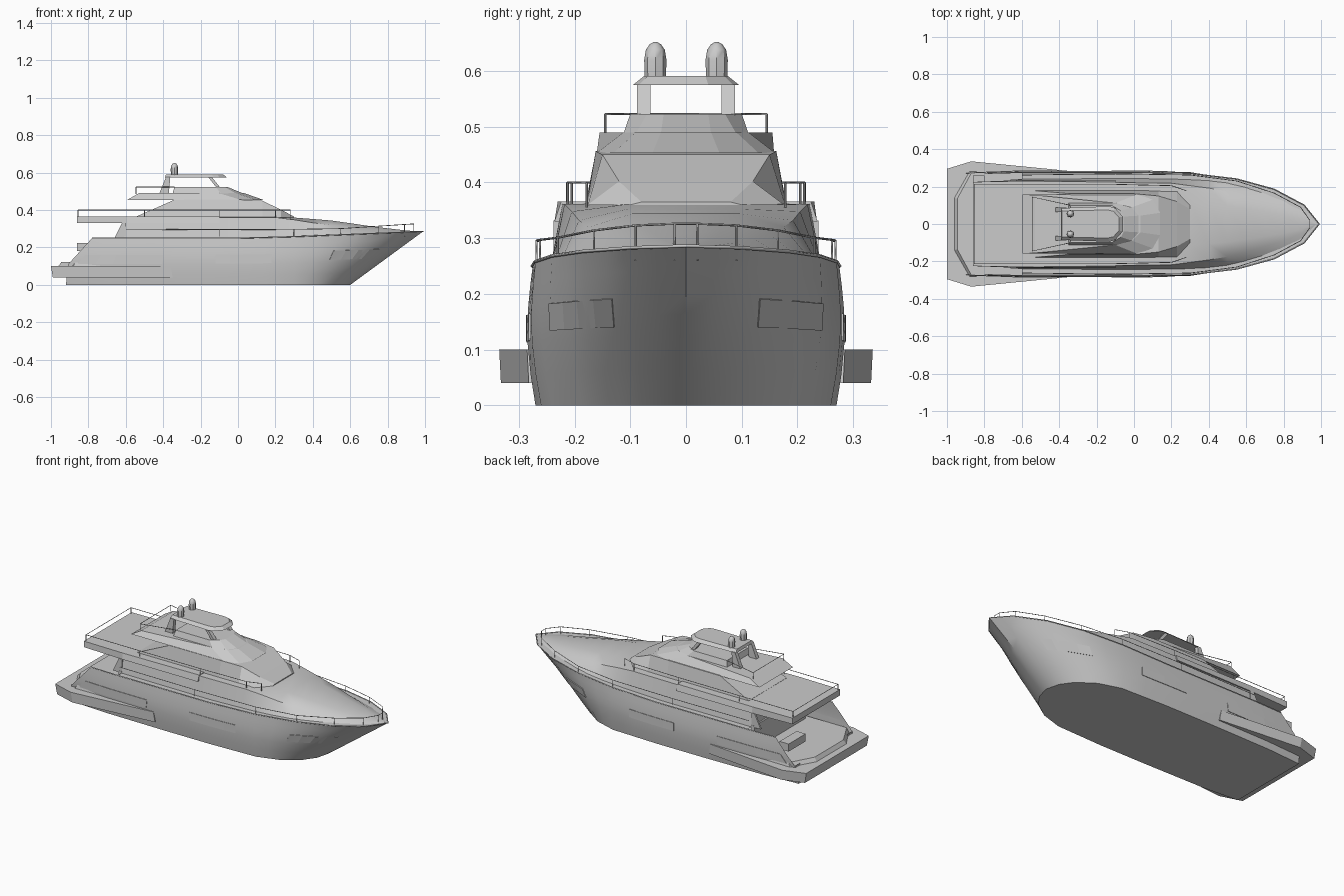
import bpy, bmesh, math
from mathutils import Vector

if "Cube" in bpy.data.objects:
    bpy.data.objects.remove(bpy.data.objects["Cube"])


def flip(p):
    return (p[0], -p[1], p[2])


def ring(half):
    """Half outline (+y side) completed with its mirror image."""
    return list(half) + [flip(p) for p in reversed(half)]


def loft(name, rings, closed=True, cap=True, smooth=None, thick=0):
    bm = bmesh.new()
    rows = [[bm.verts.new(p) for p in r] for r in rings]
    n = len(rows[0])
    for a, b in zip(rows, rows[1:]):
        for i in range(n if closed else n - 1):
            j = (i + 1) % n
            bm.faces.new((a[i], a[j], b[j], b[i]))
    if cap:
        bm.faces.new(rows[0])
        bm.faces.new(rows[-1])
    bmesh.ops.remove_doubles(bm, verts=bm.verts, dist=1e-4)
    bmesh.ops.recalc_face_normals(bm, faces=bm.faces)
    me = bpy.data.meshes.new(name)
    bm.to_mesh(me)
    bm.free()
    ob = bpy.data.objects.new(name, me)
    bpy.context.collection.objects.link(ob)
    if thick:
        ob.modifiers.new("thickness", 'SOLIDIFY').thickness = thick
    if smooth:
        bpy.ops.object.select_all(action='DESELECT')
        ob.select_set(True)
        bpy.context.view_layer.objects.active = ob
        bpy.ops.object.shade_smooth_by_angle(angle=math.radians(smooth))
    return ob


def slab(name, low, z0, high, z1):
    """Solid between two half outlines, mirrored over the centreline."""
    return loft(name, [ring([(x, y, z0) for x, y in low]),
                       ring([(x, y, z1) for x, y in high])])


def side_plate(name, xz, y0, y1):
    """Side-view outline extruded across y, on both sides."""
    for side, s in (("left", 1), ("right", -1)):
        loft(f"{name}_{side}", [[(x, s * y, z) for x, z in xz] for y in (y0, y1)])


def pipes(name, paths, r=0.002):
    cu = bpy.data.curves.new(name, 'CURVE')
    cu.dimensions = '3D'
    cu.bevel_depth = r
    cu.bevel_resolution = 0
    for path in paths:
        sp = cu.splines.new('POLY')
        sp.points.add(len(path) - 1)
        for q, p in zip(sp.points, path):
            q.co = (*p, 1)
    ob = bpy.data.objects.new(name, cu)
    bpy.context.collection.objects.link(ob)


# Hull: bottom and gunwale plans blended by height fraction f
BOT = [(-.92, .25), (-.7, .265), (-.3, .27), (0, .27), (.3, .26), (.43, .22), (.53, .15), (.58, .08), (.6, 0)]
TOP = [(-.78, .27), (-.6, .275), (-.3, .275), (0, .275), (.3, .27), (.55, .24), (.75, .185), (.91, .1), (.99, 0)]


def hull(s, f, off=0):
    i = min(int(s), 7)
    t = s - i
    b = Vector(BOT[i]).lerp(Vector(BOT[i + 1]), t)
    g = Vector(TOP[i]).lerp(Vector(TOP[i + 1]), t)
    p = b.lerp(g, f)
    x = p.x - max(0, 1 - s) * .05 * min(f / .44, (1 - f) / .56)
    y = p.y + .012 * math.sin(math.pi * f) * min(1, (8 - s) / 3)
    ztop = .25 + .036 * max(0, (g.x - .1) / .89)
    return (x, y + off, f * ztop)


LEVELS = [1, .85, .7, .57, .44, .22, 0]
loft("hull", [ring([hull(k / 2, f) for f in LEVELS]) for k in range(17)],
     closed=False, cap=False, smooth=35)
loft("transom", [(hull(0, f), flip(hull(0, f))) for f in (0, .22, .44)], closed=False, cap=False)
loft("main_deck", [(hull(k, 1), flip(hull(k, 1))) for k in range(1, 9)], closed=False, cap=False)

# Hull window strips
for side in (1, -1):
    for nm, s0, s1, f0, f1 in (("aft", .2, 1.7, .45, .64), ("mid", 2.6, 3.6, .46, .65),
                               ("bow", 5.0, 6.6, .5, .68)):
        steps = [s0 + (s1 - s0) * k / 4 for k in range(5)]
        rows = [[hull(s, f, .003) for f in (f0, f1)] for s in steps]
        if side < 0:
            rows = [[flip(p) for p in r] for r in rows]
        loft(f"hull_window_{nm}", rows, closed=False, cap=False, thick=.003)

# Swim platform wrapping the stern, cockpit floor above it
plat = [(-1, .295), (-.87, .335), (-.36, .285), (-.36, .27), (-.84, .25)]
slab("swim_platform", [(x + .01, y - .003) for x, y in plat], .04, plat, .1)
slab("cockpit_floor", [(-.96, .14), (-.88, .28), (-.58, .275)], .1,
     [(-.945, .135), (-.87, .272), (-.58, .272)], .122)
slab("cabin_aft_wall", [(-.62, .24), (-.6, .24)], .12, [(-.62, .24), (-.6, .24)], .26)
loft("cockpit_bench", [[(x, y, z) for x, z in ((-.86, .18), (-.8, .18), (-.8, .225), (-.86, .225))]
                       for y in (.1, .26)])
side_plate("cabin_wing", [(-.66, .25), (-.6, .25), (-.6, .332), (-.62, .332)], .228, .238)

# Main cabin and foredeck: x, base half-width, base z, edge half-width, edge z, centre z
CABIN = [(-.61, .24, .25, .222, .36, .364), (-.1, .243, .25, .222, .361, .364),
         (.2, .242, .25, .218, .361, .364), (.3, .24, .252, .205, .348, .364),
         (.4, .235, .257, .192, .332, .359), (.5, .223, .262, .175, .32, .352),
         (.6, .2, .266, .15, .308, .337), (.7, .17, .27, .12, .3, .32),
         (.8, .13, .275, .09, .292, .306), (.9, .082, .28, .05, .287, .292), (.97, .01, .284, .005, .285, .286)]
loft("main_cabin", [ring([(x, yb, zb), (x, yt, zt), (x, yt * .55, zt + (zc - zt) * .75)])
                    for x, yb, zb, yt, zt, zc in CABIN], smooth=30)

# Upper deck overhang
slab("upper_deck", [(-.86, .225), (-.6, .235), (-.1, .236)], .33,
     [(-.86, .225), (-.6, .23), (-.1, .224)], .366)

# Upper cabin with raked windscreen: x, base half-width, roof half-width, roof z
UPPER = [(-.54, .18, .179, .367), (-.34, .18, .162, .455), (0, .179, .162, .456),
         (.13, .178, .15, .45), (.23, .176, .12, .402), (.3, .1, .08, .365)]
loft("upper_cabin", [ring([(x, yb, .36), (x, yt, z)]) for x, yb, yt, z in UPPER])

# Flybridge roof and cowl
slab("flybridge_roof", [(-.595, .158), (.02, .16), (.1, .13), (.14, .06)], .453,
     [(-.53, .155), (-.1, .112), (-.01, .09), (.035, .045)], .49)
slab("flybridge_cowl", [(-.35, .112), (-.09, .112), (-.01, .09), (.03, .045)], .488,
     [(-.34, .1), (-.12, .1), (-.07, .07), (-.055, .04)], .523)

# Radar arch: roof plate, legs and domes
slab("arch_roof", [(-.39, .085), (-.13, .095), (-.1, .085), (-.06, .04)], .575,
     [(-.385, .07), (-.14, .075), (-.11, .068), (-.08, .035)], .591)
side_plate("arch_rear_leg", [(-.42, .49), (-.37, .49), (-.362, .577), (-.385, .577)], .064, .088)
side_plate("arch_front_leg", [(-.115, .52), (-.095, .52), (-.14, .577), (-.16, .577)], .064, .088)
for s in (1, -1):
    loft("radar_dome", [[(-.34 + r * math.cos(a * math.pi / 4), s * .055 + r * math.sin(a * math.pi / 4), z)
                         for a in range(8)] for r, z in
                        ((.019, .588), (.02, .62), (.017, .638), (.01, .648), (.003, .652))], smooth=40)

# Railings with posts
upper = [(-.855, .212), (-.5, .213), (-.1, .212), (.2, .205), (.28, .178)]
posts = [(x, s * y) for x, y in upper for s in (1, -1)]
pipes("upper_rail", [ring([(x, y, .4) for x, y in reversed(upper)])]
      + [[(x, y, .355), (x, y, .4)] for x, y in posts])
bow = [(-.6, .262, .295), (-.1, .268, .296), (.3, .262, .297), (.55, .23, .301),
       (.75, .165, .314), (.89, .09, .323), (.94, .02, .326)]
pipes("bow_rail", [ring(bow)] + [[(x, s * y, .26), (x, s * y, z)] for x, y, z in bow[1:] for s in (1, -1)])
gun = [hull(k, 1, .001) for k in range(0, 9)]
pipes("gunwale_trim", [ring(gun)], .003)
fly = [(-.34, .1, .523), (-.545, .145, .523)]
pipes("flybridge_rail", [ring(fly)[:4]] + [[(-.545, s * .145, .485), (-.545, s * .145, .523)] for s in (1, -1)])
